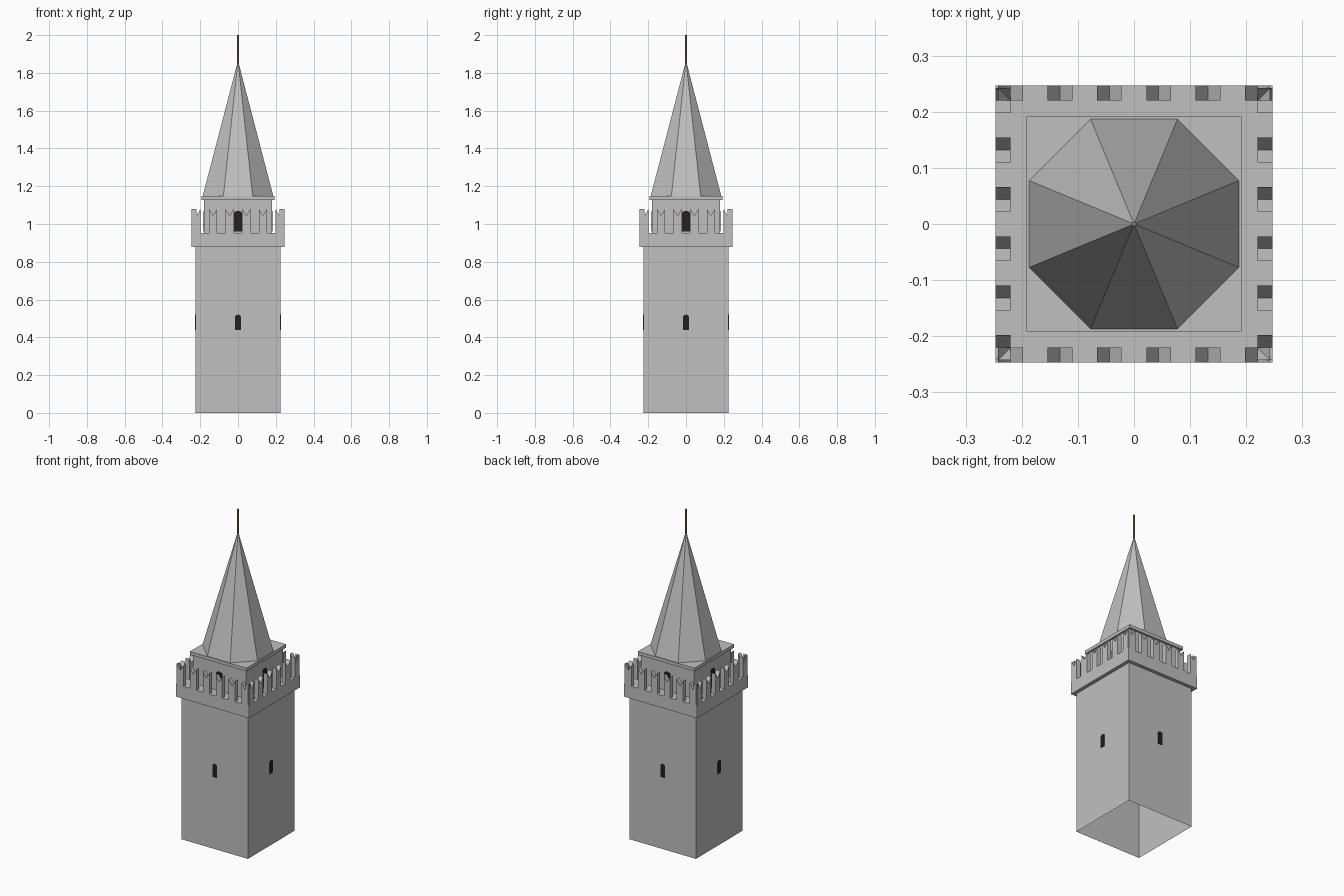
import bpy, bmesh, math
from mathutils import Matrix

if "Cube" in bpy.data.objects:
    bpy.data.objects.remove(bpy.data.objects["Cube"])


def material(name, rgb):
    m = bpy.data.materials.new(name)
    m.diffuse_color = (*rgb, 1)
    m.use_nodes = True
    m.node_tree.nodes["Principled BSDF"].inputs["Base Color"].default_value = m.diffuse_color
    return m


STONE = material("grey stone", (0.53, 0.53, 0.53))
DARK = material("dark window", (0.02, 0.013, 0.014))
GOLD = material("dull gold", (0.42, 0.25, 0.06))


def finish(name, bm, mat):
    bmesh.ops.recalc_face_normals(bm, faces=bm.faces)
    me = bpy.data.meshes.new(name)
    bm.to_mesh(me)
    bm.free()
    me.materials.append(mat)
    ob = bpy.data.objects.new(name, me)
    bpy.context.collection.objects.link(ob)
    return ob


def block(name, half, z0, z1, open_bottom=False):
    bm = bmesh.new()
    bmesh.ops.create_cube(bm, size=1, matrix=Matrix.Translation((0, 0, (z0 + z1) / 2))
                          @ Matrix.Diagonal((2 * half, 2 * half, z1 - z0, 1)))
    if open_bottom:
        low = [f for f in bm.faces if f.calc_center_median().z < z0 + 1e-4]
        bmesh.ops.delete(bm, geom=low, context='FACES_ONLY')
    return finish(name, bm, STONE)


def cone(name, sides, r1, r2, z0, z1, mat, turn=0):
    bm = bmesh.new()
    bmesh.ops.create_cone(bm, cap_ends=True, segments=sides, radius1=r1, radius2=r2, depth=z1 - z0,
                          matrix=Matrix.Translation((0, 0, (z0 + z1) / 2)) @ Matrix.Rotation(turn, 4, 'Z'))
    bmesh.ops.remove_doubles(bm, verts=bm.verts, dist=1e-5)
    return finish(name, bm, mat)


def plate(bm, outline, y0, y1, side):
    """Extrude an x-z outline from y0 to y1, then turn it onto one of the four sides."""
    rot = Matrix.Rotation(side * math.pi / 2, 4, 'Z')
    face = bm.faces.new([bm.verts.new((x, y0, z)) for x, z in outline])
    ext = bmesh.ops.extrude_face_region(bm, geom=[face])['geom']
    new = [g for g in ext if isinstance(g, bmesh.types.BMVert)]
    bmesh.ops.translate(bm, verts=new, vec=(0, y1 - y0, 0))
    bmesh.ops.transform(bm, verts=list(face.verts) + new, matrix=rot)


def arch(half, z0, z1, rise, n=8):
    top = [(half * math.cos(math.pi * i / n), z1 - rise + rise * math.sin(math.pi * i / n))
           for i in range(n + 1)]
    return [(-half, z0), (half, z0)] + top


# Masonry masses
block("shaft", 0.225, 0, 0.88, open_bottom=True)
block("parapet", 0.247, 0.877, 0.953)
block("belfry", 0.18, 0.95, 1.13)
block("cornice", 0.192, 1.128, 1.148)

# Swallowtail merlons, six per side
bm = bmesh.new()
for side in range(4):
    for i in range(6):
        c, w = (i - 2.5) * 0.088, 0.022
        plate(bm, [(c - w, 0.95), (c + w, 0.95), (c + w, 1.08), (c, 1.045), (c - w, 1.08)],
              -0.247, -0.22, side)
finish("merlons", bm, STONE)

# Arched windows on every side
for name, outline, wall in (("shaft_windows", arch(0.015, 0.44, 0.52, 0.01), 0.225),
                            ("belfry_windows", arch(0.022, 0.96, 1.07, 0.015), 0.18)):
    bm = bmesh.new()
    for side in range(4):
        plate(bm, outline, -wall - 0.002, -wall + 0.003, side)
    finish(name, bm, DARK)

# Octagonal spire and its rod
cone("spire", 8, 0.2025, 0, 1.147, 1.865, STONE, math.pi / 8)
cone("spire_rod", 8, 0.0045, 0.0045, 1.84, 2.0, GOLD)
